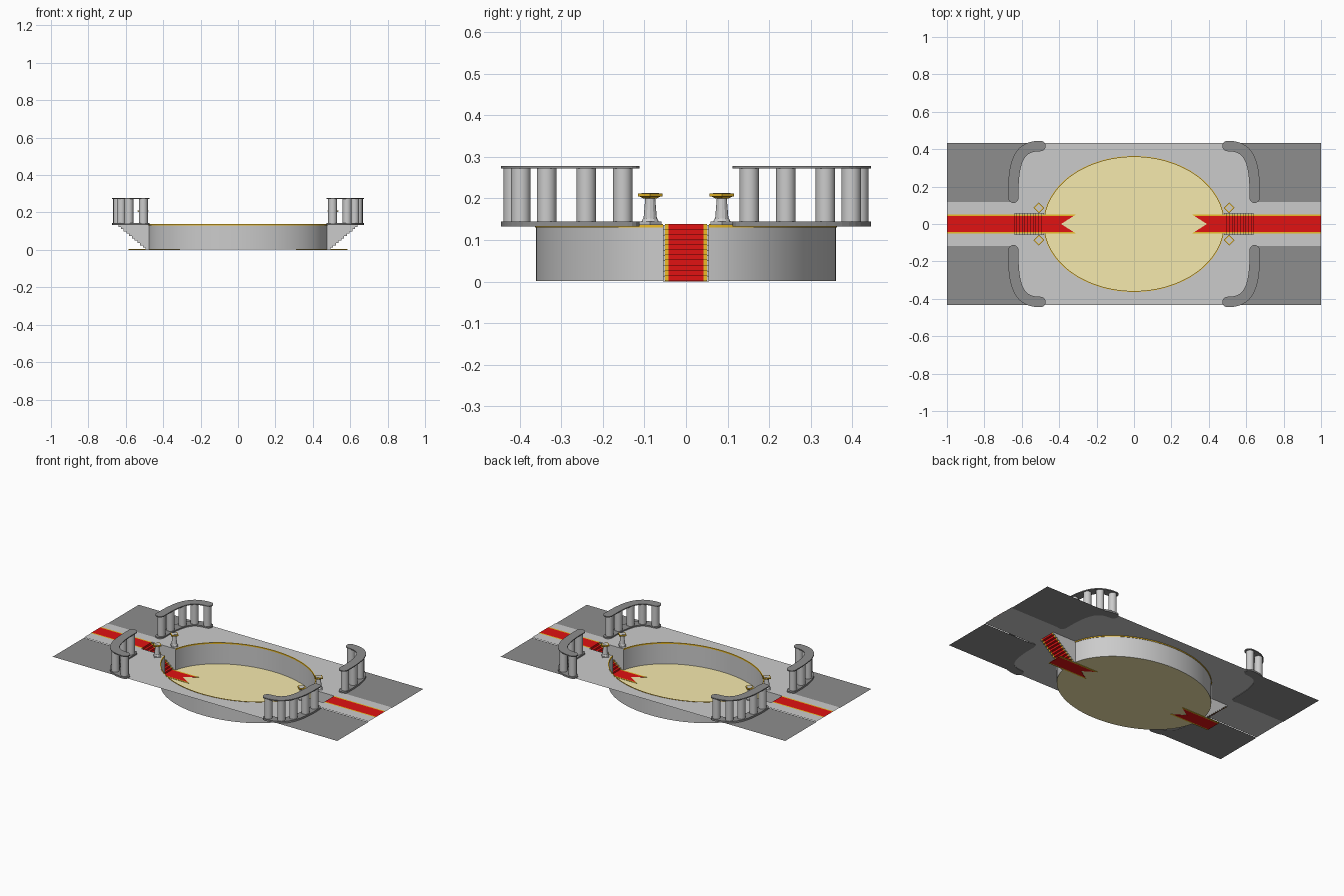
import bpy, bmesh, math
from mathutils import Vector, Matrix
from mathutils.geometry import interpolate_bezier

if "Cube" in bpy.data.objects:
    bpy.data.objects.remove(bpy.data.objects["Cube"])

RX, RY = 0.482, 0.36        # pit ellipse
Z_TOP, Z_DARK = 0.136, 0.133
W = 0.055                   # half width of stairwell
X_IN, X_OUT, STEPS = 0.48, 0.64, 11


def mat(name, r, g, b):
    m = bpy.data.materials.new(name)
    m.diffuse_color = (r, g, b, 1)
    m.use_nodes = True
    m.node_tree.nodes["Principled BSDF"].inputs["Base Color"].default_value = m.diffuse_color
    return m


RED = mat("red", 0.75, 0.006, 0.006)
GOLD = mat("gold", 0.85, 0.5, 0.02)
SAND = mat("sand", 0.92, 0.82, 0.42)
DARK = mat("dark_grey", 0.27, 0.27, 0.27)


def finish(name, bm, material=None, mirror=(True, True), smooth=False):
    """Turn a bmesh of one quarter into a mirrored object."""
    me = bpy.data.meshes.new(name)
    bm.to_mesh(me)
    bm.free()
    ob = bpy.data.objects.new(name, me)
    bpy.context.collection.objects.link(ob)
    if material:
        me.materials.append(material)
    if smooth:
        bpy.ops.object.select_all(action='DESELECT')
        ob.select_set(True)
        bpy.context.view_layer.objects.active = ob
        bpy.ops.object.shade_smooth_by_angle(angle=math.radians(35))
    if any(mirror):
        md = ob.modifiers.new("mirror", 'MIRROR')
        md.use_axis = (mirror[0], mirror[1], False)
        md.merge_threshold = 0.0001
    return ob


def add_plate(bm, pts, z0, z1=None):
    """Flat polygon, or a prism when z1 is given."""
    f = bm.faces.new([bm.verts.new((x, y, z0)) for x, y in pts])
    f.normal_update()
    if f.normal.z < 0:
        f.normal_flip()
    if z1 is not None:
        r = bmesh.ops.extrude_face_region(bm, geom=[f], use_keep_orig=True)
        vs = [e for e in r["geom"] if isinstance(e, bmesh.types.BMVert)]
        bmesh.ops.translate(bm, verts=vs, vec=(0, 0, z1 - z0))
    bmesh.ops.triangulate(bm, faces=[g for g in bm.faces if len(g.verts) > 4])
    if z1 is not None:
        bmesh.ops.recalc_face_normals(bm, faces=bm.faces)


def plate(name, pts, z0, z1=None, material=None, **kw):
    bm = bmesh.new()
    add_plate(bm, pts, z0, z1)
    return finish(name, bm, material, **kw)


def ribbon(name, a, b, material=None, **kw):
    """Quad strip between two rows of 3D points."""
    bm = bmesh.new()
    va, vb = [bm.verts.new(p) for p in a], [bm.verts.new(p) for p in b]
    for i in range(len(a) - 1):
        bm.faces.new((va[i], va[i + 1], vb[i + 1], vb[i]))
    return finish(name, bm, material, **kw)


def cone(bm, x, y, z0, z1, r0, r1, n):
    bmesh.ops.create_cone(bm, cap_ends=True, segments=n, radius1=r0, radius2=r1,
                          depth=z1 - z0,
                          matrix=Matrix.Translation((x, y, (z0 + z1) / 2)))


def arc(rx, ry, n=32):
    """Quarter ellipse from the y axis to the stairwell edge."""
    end = math.asin(W / ry)
    return [(rx * math.cos(t), ry * math.sin(t)) for t in
            (math.pi / 2 + (end - math.pi / 2) * i / n for i in range(n + 1))]


# Curved balustrade centre line, one corner
bend = [p.to_2d() for p in interpolate_bezier(
    Vector((0.645, 0.2, 0)), Vector((0.64, 0.36, 0)),
    Vector((0.6, 0.417, 0)), Vector((0.5, 0.417, 0)), 16)]
path = [Vector((0.645, 0.14))] + bend
border = [(0.645, 0.117)] + [tuple(p) for p in bend] + [(0.5, 0.432)]

# Upper floor: light centre and walkway, dark corners
rim = arc(RX, RY)
plate("upper_floor", rim + [(X_OUT, W), (X_OUT, 0), (1, 0), (1, 0.117)] + border
      + [(0, 0.432)], Z_TOP)
plate("dark_corner_floor", border + [(1, 0.432), (1, 0.117)], Z_DARK, None, DARK)

# Sunken oval: floor, wall, gold rim
plate("pit_floor", [(RX * math.cos(i * math.pi / 64), RY * math.sin(i * math.pi / 64))
                    for i in range(128)], 0.002, None, SAND, mirror=(False, False))
ribbon("pit_wall", [(x, y, 0.002) for x, y in rim], [(x, y, Z_TOP) for x, y in rim],
       smooth=True)
inner, outer = arc(RX - 0.002, RY - 0.002), arc(RX + 0.003, RY + 0.003)
bm = bmesh.new()
add_plate(bm, inner + outer[::-1], Z_TOP - 0.006, Z_TOP + 0.002)
finish("gold_rim", bm, GOLD)

# Stairs: stepped profile from the upper floor down to the pit
run, rise = (X_OUT - X_IN) / STEPS, Z_TOP / STEPS
steps = [(X_OUT, Z_TOP)]
for i in range(STEPS):
    x, z = steps[-1]
    steps += [(x, z - rise), (x - run, z - rise)]


def stair_strip(name, y0, y1, material, mirror):
    prof = [(1, Z_TOP)] + steps
    ribbon(name, [(x, y0, z + 0.002) for x, z in prof],
           [(x, y1, z + 0.002) for x, z in prof], material, mirror=mirror)


stair_strip("red_carpet", -0.042, 0.042, RED, (True, False))
stair_strip("carpet_gold_edge", 0.042, 0.051, GOLD, (True, True))
ribbon("stair_edge", [(x, 0.051, z) for x, z in steps],
       [(x, W, z) for x, z in steps])

# Stairwell side walls fill from each tread up to the floor
bm = bmesh.new()
for i in range(STEPS):
    x0, x1, z = X_OUT - i * run, X_OUT - (i + 1) * run, Z_TOP - (i + 1) * rise
    if i == STEPS - 1:
        x1 = rim[-1][0]
    bm.faces.new([bm.verts.new(p) for p in
                  ((x0, W, z), (x1, W, z), (x1, W, Z_TOP), (x0, W, Z_TOP))])
finish("stairwell_wall", bm)

# Swallow-tailed carpet on the pit floor
tail = lambda y: 0.39 - 0.08 * y / 0.051
plate("carpet_tail", [(0.585, 0), (0.585, 0.042), (tail(0.042), 0.042), (0.39, 0)],
      0, 0.004, RED)
plate("carpet_tail_gold_edge", [(0.585, 0.042), (0.585, 0.051), (tail(0.051), 0.051),
                                (tail(0.042), 0.042)], 0, 0.004, GOLD)


# Balustrade rails: rounded-end band along the path
def band(path, h, n=8):
    left, right = [], []
    for i, p in enumerate(path):
        d = (path[min(i + 1, len(path) - 1)] - path[max(i - 1, 0)]).normalized()
        nrm = Vector((-d.y, d.x)) * h
        left.append(p + nrm)
        right.append(p - nrm)

    def cap(c, start):
        v = start - c
        return [c + Matrix.Rotation(-math.pi * k / n, 2) @ v for k in range(1, n)]
    return [tuple(p) for p in left + cap(path[-1], left[-1]) + right[::-1]
            + cap(path[0], right[0])]


outline = band(path, 0.028)
plate("balustrade_base", outline, Z_DARK, 0.144, DARK)
plate("balustrade_top_rail", outline, 0.272, 0.278, DARK)

# Balustrade columns
bm = bmesh.new()
for x, y in ((0.645, 0.152), (0.642, 0.24), (0.624, 0.335), (0.583, 0.397), (0.506, 0.415)):
    cone(bm, x, y, 0.144, 0.272, 0.0235, 0.0235, 20)
finish("balustrade_columns", bm, smooth=True)

# Small pedestals beside the stairs
px, py = 0.508, 0.086
bm = bmesh.new()
cone(bm, px, py, Z_TOP, 0.144, 0.027, 0.027, 4)
cone(bm, px, py, 0.144, 0.152, 0.021, 0.017, 12)
cone(bm, px, py, 0.152, 0.200, 0.016, 0.012, 12)
finish("pedestal", bm)
bm = bmesh.new()
cone(bm, px, py, 0.200, 0.205, 0.016, 0.026, 4)
cone(bm, px, py, 0.205, 0.212, 0.029, 0.029, 4)
finish("pedestal_gold_cap", bm, GOLD)
bm = bmesh.new()
cone(bm, px, py, 0.212, 0.2135, 0.021, 0.021, 4)
finish("pedestal_top", bm)
